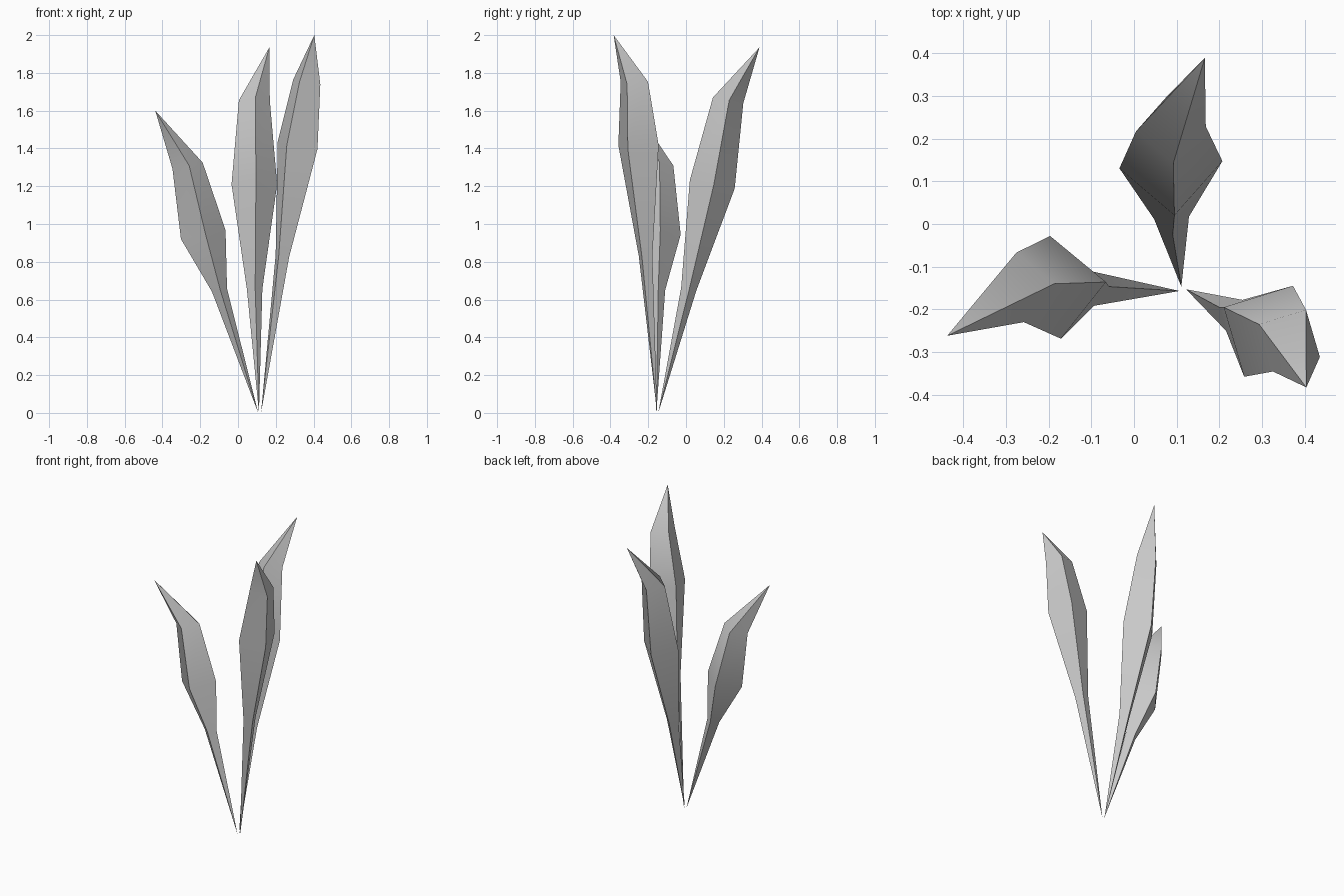
import bpy, bmesh
from math import radians
from mathutils import Matrix, Vector

if "Cube" in bpy.data.objects:
    bpy.data.objects.remove(bpy.data.objects["Cube"])

# Shared blade profile: half-width of the square section at each station
RADII = [0.041, 0.121, 0.082]


def blade(name, path, heading, tilt):
    """Four-sided blade: pointed base, three square rings, pointed tip."""
    rot = Matrix.Rotation(radians(heading), 3, 'Z') @ Matrix.Rotation(radians(tilt), 3, 'Y')
    corners = [rot @ Vector(c) for c in ((1, 0, 0), (0, 1, 0), (-1, 0, 0), (0, -1, 0))]
    bm = bmesh.new()
    base = bm.verts.new(path[0])
    tip = bm.verts.new(path[-1])
    rings = [[bm.verts.new(Vector(p) + c * r) for c in corners]
             for p, r in zip(path[1:-1], RADII)]
    for i in range(4):
        j = (i + 1) % 4
        bm.faces.new((base, rings[0][j], rings[0][i]))
        for lo, hi in zip(rings, rings[1:]):
            bm.faces.new((lo[i], lo[j], hi[j], hi[i]))
        bm.faces.new((rings[-1][i], rings[-1][j], tip))
    bmesh.ops.recalc_face_normals(bm, faces=bm.faces)
    mesh = bpy.data.meshes.new(name)
    bm.to_mesh(mesh)
    bm.free()
    obj = bpy.data.objects.new(name, mesh)
    bpy.context.collection.objects.link(obj)
    bpy.ops.object.select_all(action='DESELECT')
    obj.select_set(True)
    bpy.context.view_layer.objects.active = obj
    bpy.ops.object.shade_smooth_by_angle(angle=radians(30))


# Three blades of grass fanning out from one spot
blade("back_blade", [(0.111, -0.147, 0), (0.088, 0.0145, 0.655), (0.0865, 0.139, 1.21),
                     (0.0865, 0.223, 1.655), (0.166, 0.389, 1.935)], 94, 10.6)
blade("left_blade", [(0.107, -0.157, 0), (-0.098, -0.151, 0.65), (-0.184, -0.1485, 0.944),
                     (-0.267, -0.1485, 1.309), (-0.438, -0.262, 1.60)], 186, 11.3)
blade("right_blade", [(0.122, -0.153, 0), (0.235, -0.214, 0.832), (0.3155, -0.2515, 1.417),
                      (0.3645, -0.2735, 1.753), (0.404, -0.383, 2.0)], -28.2, 9.7)
